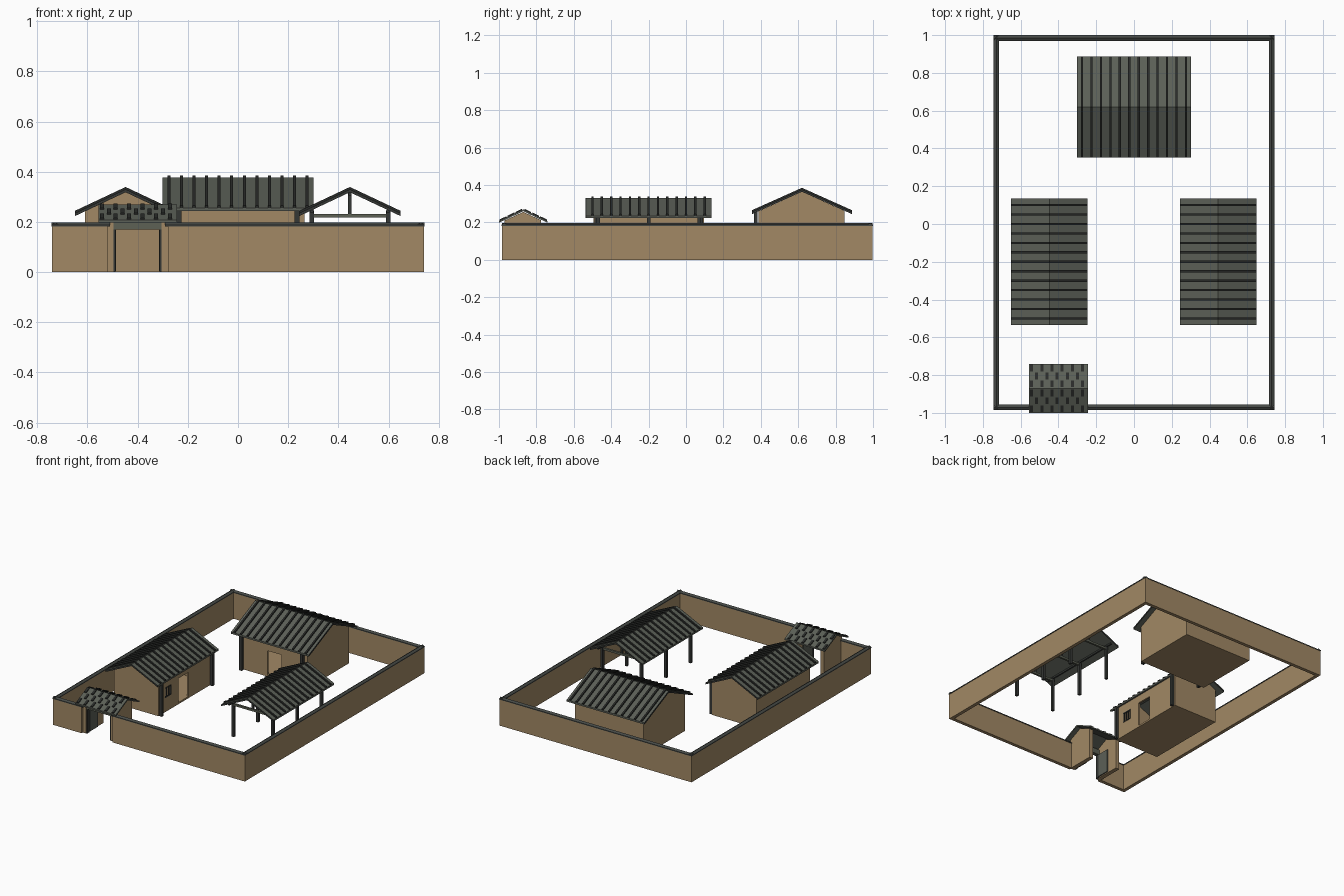
import bpy, bmesh, math
from mathutils import Matrix, Vector

if "Cube" in bpy.data.objects:
    bpy.data.objects.remove(bpy.data.objects["Cube"])


def material(name, rgb):
    m = bpy.data.materials.new(name)
    m.diffuse_color = (*rgb, 1)
    m.use_nodes = True
    m.node_tree.nodes["Principled BSDF"].inputs["Base Color"].default_value = m.diffuse_color
    return m


EARTH = material("earth_tan", (0.36, 0.25, 0.13))
TILE = material("grey_green_tile", (0.105, 0.115, 0.095))
RIB = material("dark_rib", (0.022, 0.024, 0.022))
WOOD = material("dark_wood", (0.035, 0.038, 0.035))
BEAM = material("grey_beam", (0.11, 0.12, 0.09))
COPING = material("coping_grey", (0.06, 0.066, 0.06))


def add_box(bm, lo, hi):
    c = [(a + b) / 2 for a, b in zip(lo, hi)]
    s = [b - a for a, b in zip(lo, hi)]
    bmesh.ops.create_cube(bm, size=1, matrix=Matrix.Translation(c) @ Matrix.Diagonal((*s, 1)))


def add_prism(bm, profile, x0, x1):
    """Extrude a closed (y, z) profile along x."""
    face = bm.faces.new([bm.verts.new((x0, y, z)) for y, z in profile])
    out = bmesh.ops.extrude_face_region(bm, geom=[face])
    verts = [g for g in out["geom"] if isinstance(g, bmesh.types.BMVert)]
    bmesh.ops.translate(bm, verts=verts, vec=(x1 - x0, 0, 0))


def finish(bm, name, mat, place=Matrix.Identity(4)):
    bmesh.ops.recalc_face_normals(bm, faces=bm.faces)
    me = bpy.data.meshes.new(name)
    bm.to_mesh(me)
    bm.free()
    ob = bpy.data.objects.new(name, me)
    bpy.context.collection.objects.link(ob)
    me.materials.append(mat)
    ob.matrix_world = place
    return ob


def boxes(name, mat, items, place=Matrix.Identity(4)):
    bm = bmesh.new()
    for lo, hi in items:
        add_box(bm, lo, hi)
    return finish(bm, name, mat, place)


def post(x, y, z0, z1, r=0.01):
    return ((x - r, y - r, z0), (x + r, y + r, z1))


def roof(name, half_x, half_y, ridge, eave, place, ribs=0, thick=0.012):
    """Gable roof with its ridge along local x, plus raised dark ribs."""
    bm = bmesh.new()
    add_prism(bm, [(-half_y, eave), (0, ridge), (half_y, eave), (half_y, eave - thick),
                   (0, ridge - thick), (-half_y, eave - thick)], -half_x, half_x)
    finish(bm, name + "_roof", TILE, place)
    if ribs:
        bm = bmesh.new()
        h = 0.009
        for i in range(ribs):
            x = (i - (ribs - 1) / 2) * 0.05
            add_prism(bm, [(-half_y, eave), (0, ridge), (half_y, eave), (half_y, eave + h),
                           (0, ridge + h), (-half_y, eave + h)], x - 0.006, x + 0.006)
        finish(bm, name + "_roof_ribs", RIB, place)
        # dark verge strips along both gable ends
        bm = bmesh.new()
        for s in (-1, 1):
            add_prism(bm, [(-half_y, eave), (0, ridge), (half_y, eave), (half_y, eave - thick),
                           (0, ridge - thick), (-half_y, eave - thick)],
                      s * half_x, s * (half_x + 0.003))
        finish(bm, name + "_verges", WOOD, place)


def house(name, half_x, front, back, ridge, slope, place, openings):
    """Hollow gabled house, front on local -y, with cut openings and a floor."""
    top = ridge - 0.012
    bm = bmesh.new()
    add_prism(bm, [(front, 0), (back, 0), (back, top - slope * back), (0, top),
                   (front, top + slope * front)], -half_x, half_x)
    walls = finish(bm, name + "_walls", EARTH, place)
    t = 0.012
    hollow = ((-half_x + t, front + t, 0.012), (half_x - t, back - t, 0.6))
    holes = [((x - w / 2, front - 0.02, z0), (x + w / 2, front + 0.03, z1))
             for x, w, z0, z1 in openings]
    for i, c in enumerate([hollow] + holes):
        cutter = boxes(f"{name}_cutter_{i}", EARTH, [c], place)
        cutter.hide_render = True
        cutter.hide_viewport = True
        cutter.display_type = 'WIRE'
        mod = walls.modifiers.new(f"opening_{i}", 'BOOLEAN')
        mod.operation = 'DIFFERENCE'
        mod.object = cutter


# Perimeter wall with the gate gap in the front run
X, YF, YB, T, H = 0.741, -0.983, 0.998, 0.024, 0.184
boxes("perimeter_wall", EARTH, [
    ((-X, YF, 0), (-X + T, YB, H)), ((X - T, YF, 0), (X, YB, H)),
    ((-X + T, YB - T, 0), (X - T, YB, H)),
    ((-X + T, YF, 0), (-0.52, YF + T, H)), ((-0.28, YF, 0), (X - T, YF + T, H))])

# Small gabled coping along every wall run
cap = [(-0.015, 0.182), (0.015, 0.182), (0.015, 0.188), (0, 0.197), (-0.015, 0.188)]
turn = Matrix.Rotation(math.pi / 2, 4, 'Z')
cx, cf, cb = X - T / 2, YF + T / 2, YB - T / 2
for name, a, b, place in (
        ("front_left_coping", -0.744, -0.51, Matrix.Translation((0, cf, 0))),
        ("front_right_coping", -0.29, 0.744, Matrix.Translation((0, cf, 0))),
        ("back_coping", -0.744, 0.744, Matrix.Translation((0, cb - 0.001, 0))),
        ("left_coping", YF, YB, Matrix.Translation((-cx, 0, 0)) @ turn),
        ("right_coping", YF, YB, Matrix.Translation((cx, 0, 0)) @ turn)):
    bm = bmesh.new()
    add_prism(bm, cap, a, b)
    finish(bm, name, COPING, place)

# Main hall at the back
hall = Matrix.Translation((0, 0.62, 0))
house("hall", 0.265, -0.232, 0.228, 0.376, 0.45, hall, [(0.01, 0.11, 0.012, 0.18)])
roof("hall", 0.298, 0.268, 0.376, 0.256, hall, ribs=12)
boxes("hall_porch_posts", WOOD, [post(s * 0.235, -0.247, 0, 0.255) for s in (-1, 1)], hall)

# Side house on the left, facing the courtyard
side = Matrix.Translation((-0.448, -0.2, 0)) @ turn
house("side_house", 0.295, -0.18, 0.162, 0.33, 0.47, side,
      [(-0.02, 0.11, 0.012, 0.18), (-0.19, 0.07, 0.1, 0.17)])
roof("side_house", 0.333, 0.202, 0.33, 0.235, side, ribs=13)
boxes("side_house_posts", WOOD, [post(s * 0.28, -0.193, 0, 0.23) for s in (-1, 1)], side)
bars = [((x - 0.003, -0.182, 0.1), (x + 0.003, -0.174, 0.17)) for x in (-0.222, -0.2, -0.18, -0.158)]
bars += [((-0.225, -0.183, z), (-0.155, -0.174, z + 0.006)) for z in (0.1, 0.164)]
boxes("window_bars", WOOD, bars, side)

# Open pavilion on the right
pav = Matrix.Translation((0.446, -0.2, 0)) @ turn
roof("pavilion", 0.333, 0.202, 0.33, 0.235, pav, ribs=13)
rows = (-0.27, 0, 0.27)
boxes("pavilion_posts", WOOD,
      [post(x, s * 0.152, 0, 0.245, 0.009) for x in rows for s in (-1, 1)], pav)
boxes("pavilion_tie_beams", BEAM,
      [((x - 0.007, -0.155, 0.218), (x + 0.007, 0.155, 0.232)) for x in rows], pav)
boxes("pavilion_king_posts", WOOD, [post(x, 0, 0.23, 0.32, 0.007) for x in rows], pav)
boxes("pavilion_purlins", WOOD,
      [((-0.32, y - 0.006, z), (0.32, y + 0.006, z + 0.012))
       for y, z in ((-0.152, 0.236), (0.152, 0.236), (0, 0.306))], pav)

# Gatehouse: side walls, lintel, jambs and leaves swung inward
GX, GY = -0.4, -0.87
gate = Matrix.Translation((GX, GY, 0))
gw = [(-0.1, 0), (0.095, 0), (0.095, 0.212), (0, 0.256), (-0.1, 0.21)]
bm = bmesh.new()
for s in (-1, 1):
    add_prism(bm, gw, s * 0.096, s * 0.125)
finish(bm, "gate_side_walls", EARTH, gate)
boxes("gate_lintel", BEAM, [((-0.096, -0.096, 0.17), (0.096, -0.07, 0.207))], gate)
boxes("gate_jambs", WOOD,
      [((s * 0.092 - 0.004, -0.096, 0), (s * 0.092 + 0.004, -0.072, 0.17)) for s in (-1, 1)], gate)
boxes("gate_leaves", TILE,
      [((s * 0.09 - 0.004, -0.07, 0.005), (s * 0.09 + 0.004, 0.02, 0.168)) for s in (-1, 1)], gate)
roof("gate", 0.156, 0.13, 0.27, 0.208, gate, thick=0.01)

# Staggered dark tiles on both slopes of the gate roof
bm = bmesh.new()
k = (0.27 - 0.208) / 0.13
for s in (-1, 1):
    for row in range(3):
        y0, y1 = 0.006 + row * 0.042, 0.042 + row * 0.042
        prof = [(s * y, 0.27 - k * y + d) for y, d in ((y0, -0.001), (y1, -0.001), (y1, 0.006), (y0, 0.006))]
        for i in range(6):
            x = -0.142 + i * 0.054 + (row % 2) * 0.027
            if x < 0.15:
                add_prism(bm, prof, x - 0.008, min(x + 0.008, 0.156))
finish(bm, "gate_roof_tiles", RIB, gate)
